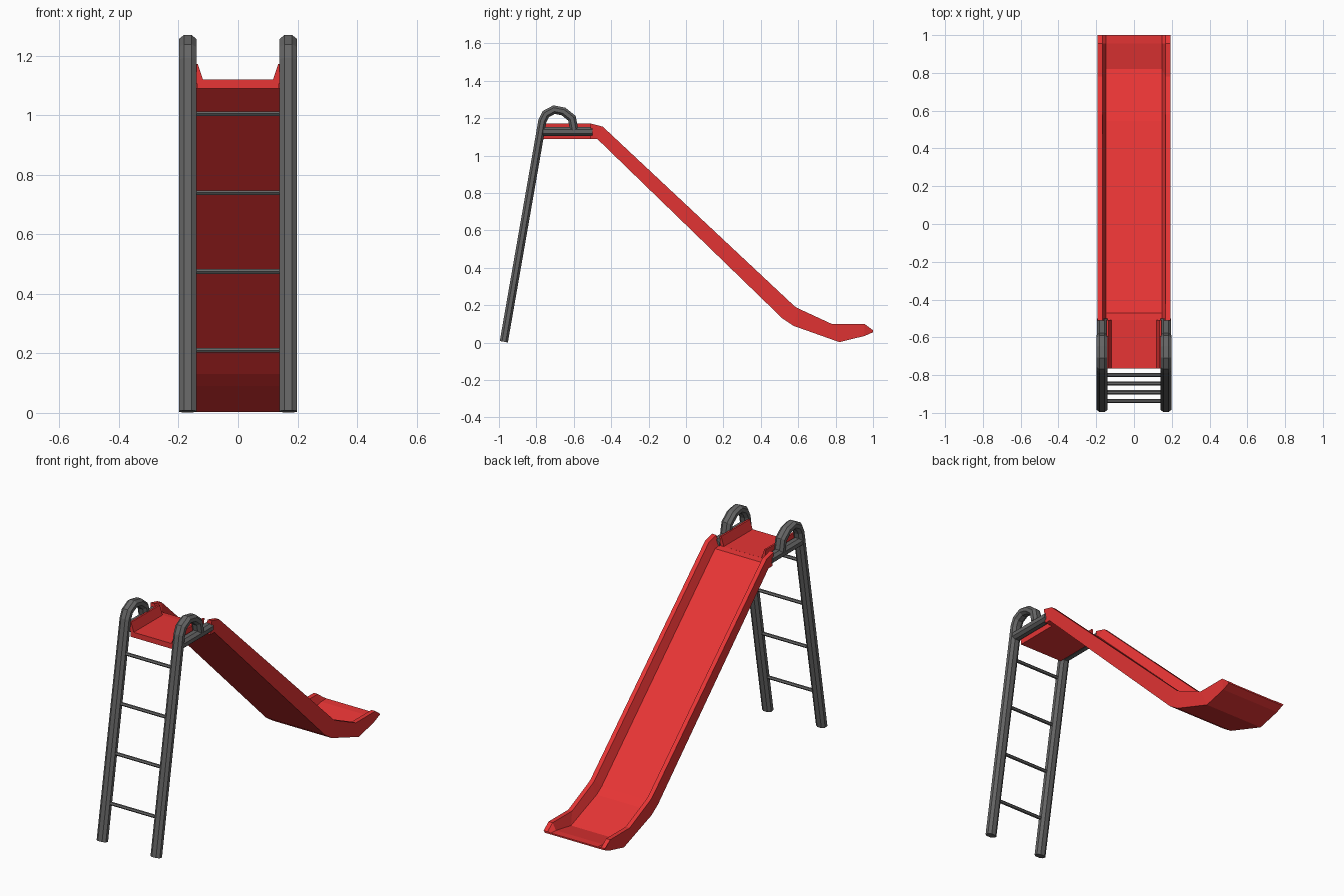
import bpy, bmesh, math
from mathutils import Vector

if "Cube" in bpy.data.objects:
    bpy.data.objects.remove(bpy.data.objects["Cube"])

red = bpy.data.materials.new("red_plastic")
red.diffuse_color = (0.8, 0.035, 0.035, 1)
red.use_nodes = True
red.node_tree.nodes["Principled BSDF"].inputs["Base Color"].default_value = red.diffuse_color
grey = bpy.data.materials.new("grey_metal")
grey.diffuse_color = (0.13, 0.13, 0.13, 1)
grey.use_nodes = True
grey.node_tree.nodes["Principled BSDF"].inputs["Base Color"].default_value = grey.diffuse_color


def loft(name, rings, mat):
    """Skin a list of closed rings and cap both ends."""
    bm = bmesh.new()
    loops = [[bm.verts.new(p) for p in ring] for ring in rings]
    n = len(loops[0])
    for a, b in zip(loops, loops[1:]):
        for i in range(n):
            j = (i + 1) % n
            bm.faces.new((a[i], a[j], b[j], b[i]))
    bm.faces.new(loops[0])
    bm.faces.new(loops[-1])
    bmesh.ops.recalc_face_normals(bm, faces=bm.faces)
    me = bpy.data.meshes.new(name)
    bm.to_mesh(me)
    bm.free()
    me.materials.append(mat)
    ob = bpy.data.objects.new(name, me)
    bpy.context.collection.objects.link(ob)
    return ob


def trough_ring(rim, floor, base, w_out, w_rim, w_floor):
    """U-shaped section; rim, floor and base are (y, z) points."""
    half = [(w_out - 0.008, base), (w_out, rim), (w_rim, rim), (w_floor, floor)]
    right = [(x, *p) for x, p in half]
    return right + [(-x, y, z) for x, y, z in reversed(right)]


def tube(name, path, hx, ht, x=0.0):
    """Sweep a chamfered box section along a (y, z) path with mitred corners."""
    c = 0.45
    sec = [(1, c), (c, 1), (-c, 1), (-1, c), (-1, -c), (-c, -1), (c, -1), (1, -c)]
    pts = [Vector(p) for p in path]
    rings = []
    for i, p in enumerate(pts):
        d0 = (p - pts[i - 1]).normalized() if i else (pts[1] - p).normalized()
        d1 = (pts[i + 1] - p).normalized() if i < len(pts) - 1 else d0
        t = (d0 + d1).normalized()
        k = ht / max(t.dot(d0), 0.5)
        n = Vector((-t.y, t.x)) * k
        rings.append([(x + a * hx, p.x + n.x * b, p.y + n.y * b) for a, b in sec])
    return loft(name, rings, grey)


# sliding chute: rim, floor and underside points down the slope
stations = [
    ((-0.51, 1.172), (-0.51, 1.12), (-0.51, 1.09)),
    ((-0.445, 1.155), (-0.47, 1.115), (-0.475, 1.09)),
    ((0.58, 0.195), (0.545, 0.155), (0.515, 0.13)),
    ((0.60, 0.183), (0.59, 0.125), (0.575, 0.09)),
    ((0.78, 0.10), (0.82, 0.038), (0.82, 0.003)),
    ((0.955, 0.10), (0.955, 0.062), (0.955, 0.036)),
    ((1.0, 0.066), (1.0, 0.064), (1.0, 0.056)),
]
loft("chute", [trough_ring(r, f, b, 0.193, 0.168, 0.147) for r, f, b in stations], red)

# top platform tray
loft("platform", [trough_ring((y, 1.172), (y, 1.12), (y, 1.09), 0.145, 0.135, 0.118)
                  for y in (-0.765, -0.508)], red)

# ladder legs bending over into handles, with a bar beside the platform
leg_path = [(-0.974, 0.005), (-0.768, 1.185), (-0.75, 1.222), (-0.705, 1.246),
            (-0.655, 1.236), (-0.61, 1.20), (-0.598, 1.14)]
for side, s in (("left", -1), ("right", 1)):
    tube("leg_and_handle_" + side, leg_path, 0.029, 0.022, s * 0.169)
    tube("platform_bar_" + side, [(-0.765, 1.128), (-0.50, 1.128)], 0.028, 0.024, s * 0.169)

# rungs
for i in range(4):
    z = 0.21 + i * 0.265
    y = -0.974 + 0.206 * z / 1.18
    ring = [(y + 0.011 * math.cos(a), z + 0.009 * math.sin(a))
            for a in (math.pi / 3 * k for k in range(6))]
    loft("rung_%d" % (i + 1), [[(x, *p) for p in ring] for x in (-0.155, 0.155)], grey)
